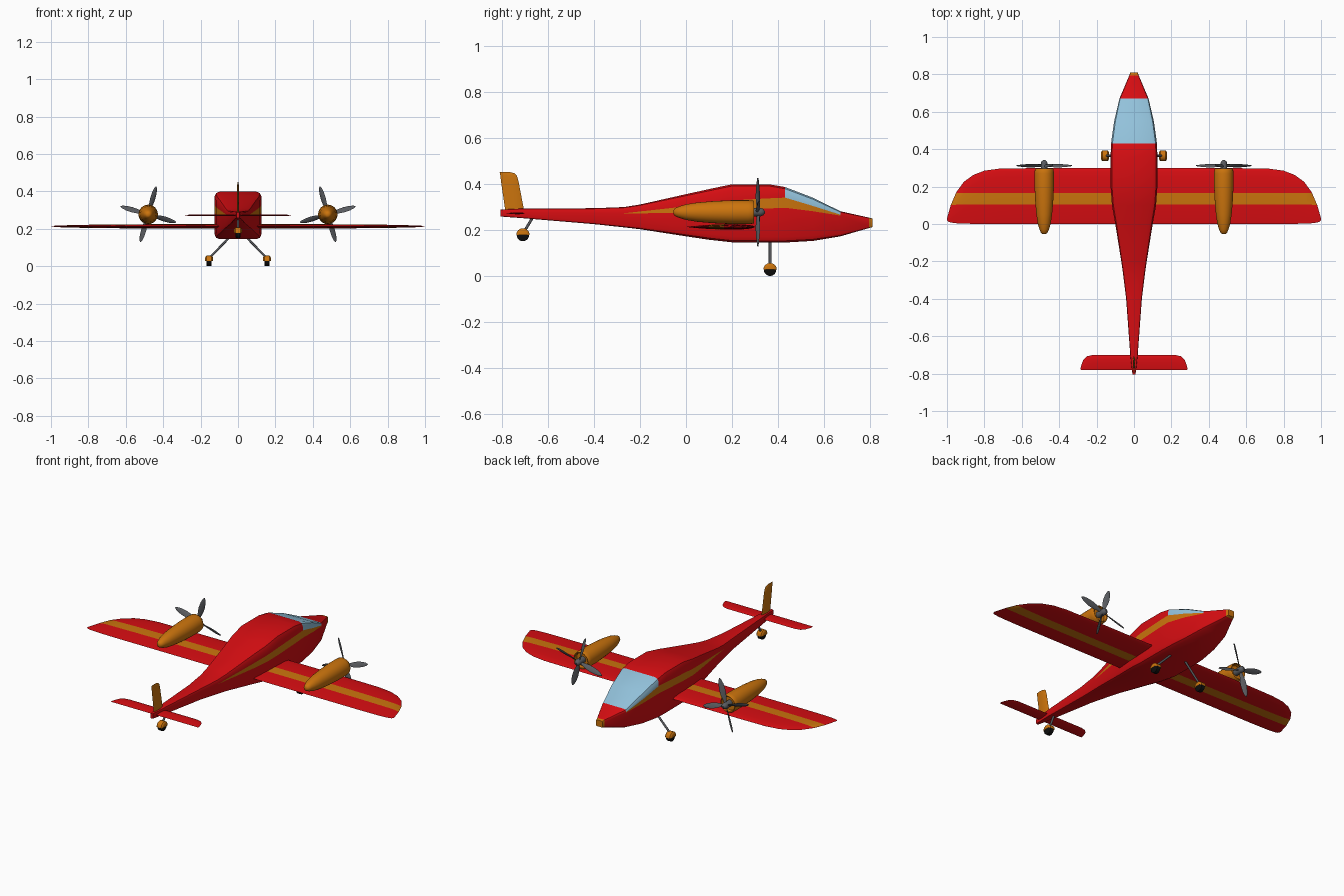
import bpy, bmesh, math
from mathutils import Vector

if "Cube" in bpy.data.objects:
    bpy.data.objects.remove(bpy.data.objects["Cube"])


def material(name, rgb):
    m = bpy.data.materials.new(name)
    m.diffuse_color = (*rgb, 1)
    m.use_nodes = True
    m.node_tree.nodes["Principled BSDF"].inputs["Base Color"].default_value = m.diffuse_color
    return m


RED = material("red paint", (0.68, 0.004, 0.006))
ORANGE = material("orange paint", (0.6, 0.175, 0.004))
GLASS = material("blue glass", (0.29, 0.54, 0.71))
GREY = material("grey metal", (0.1, 0.105, 0.115))
BLACK = material("black rubber", (0.004, 0.004, 0.004))


def finish(bm, name, mats, mirror=False, angle=35):
    bmesh.ops.remove_doubles(bm, verts=bm.verts, dist=0.0003)
    bmesh.ops.recalc_face_normals(bm, faces=bm.faces)
    me = bpy.data.meshes.new(name)
    bm.to_mesh(me)
    bm.free()
    ob = bpy.data.objects.new(name, me)
    bpy.context.collection.objects.link(ob)
    for m in mats:
        me.materials.append(m)
    if mirror:
        ob.modifiers.new("mirror", 'MIRROR')
    bpy.ops.object.select_all(action='DESELECT')
    ob.select_set(True)
    bpy.context.view_layer.objects.active = ob
    bpy.ops.object.shade_smooth_by_angle(angle=math.radians(angle))
    return ob


def loft(bm, rings, rule=lambda i, j: 0, cap=0):
    """Skin a list of closed rings; rule picks the material of each face."""
    vs = [[bm.verts.new(p) for p in ring] for ring in rings]
    n = len(rings[0])
    for i in range(len(vs) - 1):
        for j in range(n):
            k = (j + 1) % n
            f = bm.faces.new((vs[i][j], vs[i][k], vs[i + 1][k], vs[i + 1][j]))
            f.material_index = rule(i, j)
    bm.faces.new(vs[0])
    bm.faces.new(vs[-1]).material_index = cap


def circle(center, axis, r, n=24):
    q = Vector(axis).to_track_quat('Z', 'Y')
    return [Vector(center) + q @ Vector((r * math.cos(a), r * math.sin(a), 0))
            for a in (2 * math.pi * k / n for k in range(n))]


def lathe_y(bm, x, z, profile):
    loft(bm, [circle((x, y, z), (0, 1, 0), r) for y, r in profile])


def rod(name, p, q, r, mirror=False):
    bm = bmesh.new()
    d = Vector(q) - Vector(p)
    loft(bm, [circle(p, d, r, 12), circle(q, d, r, 12)])
    finish(bm, name, [GREY], mirror)


# fuselage: y, half width, bottom, stripe bottom, stripe top, top
stations = [
    (-.805, .008, .258, .272, .272, .288), (-.7, .02, .25, .272, .272, .293),
    (-.4, .042, .225, .272, .272, .294), (-.27, .058, .211, .272, .272, .299),
    (-.2, .068, .203, .272, .28, .31), (0, .1, .172, .273, .302, .355),
    (.1, .118, .157, .278, .316, .377), (.2, .125, .146, .285, .328, .398),
    (.36, .125, .145, .293, .337, .398), (.43, .123, .145, .296, .34, .386),
    (.55, .106, .152, .281, .304, .34), (.67, .078, .172, .262, .266, .281),
    (.795, .025, .208, .235, .235, .253), (.81, .02, .212, .232, .232, .249)]
rings = []
for y, w, zb, s1, s2, zt in stations:
    r = min(.025, .12 * (zt - zb), .5 * w)
    half = [(w - r, zt), (w - .3 * r, zt - .3 * r), (w, zt - r), (w, s2), (w, s1),
            (w, zb + r), (w - .3 * r, zb + .3 * r), (w - r, zb)]
    rings.append([(x, y, z) for x, z in half] + [(-x, y, z) for x, z in reversed(half)])


def body_colour(i, j):
    if i == 12:
        return 1                                  # nose tip
    if 9 <= i <= 10 and j in (0, 1, 2, 12, 13, 14, 15):
        return 2                                  # windscreen
    return 1 if j in (3, 11) and 3 <= i <= 10 else 0   # side stripe


bm = bmesh.new()
loft(bm, rings, body_colour, cap=1)
finish(bm, "fuselage", [RED, ORANGE, GLASS])


# flying surfaces: span position, trailing edge, leading edge
def surface(name, spans, cuts, thick, place, mats, stripe=()):
    rings = []
    for s, te, le, t in spans:
        ys = [te] + [min(max(c, te), le) for c in cuts] + [le]
        up = []
        for y in ys:
            f = (y - te) / (le - te)
            up.append((y, thick * t * 1.9 * f ** .9 * (1 - f) ** .5))
        rings.append([place(s, y, h) for y, h in up]
                     + [place(s, y, -h) for y, h in reversed(up[1:-1])])
    n = len(cuts) + 1
    bm = bmesh.new()
    loft(bm, rings, lambda i, j: int(j in stripe or 2 * n - 1 - j in stripe))
    return finish(bm, name, mats, angle=50)


def both_sides(half):
    return [(-s, *rest) for s, *rest in reversed(half)] + half


wing = [(.1, 0, .3, 1), (.45, 0, .3, .95), (.72, 0, .296, .8), (.8, 0, .285, .7),
        (.86, .001, .262, .6), (.91, .002, .225, .5), (.95, .004, .17, .4),
        (.98, .008, .1, .3), (.993, .012, .055, .2), (1, .02, .03, .1)]
surface("wing", both_sides(wing), [.02, .055, .103, .166, .21, .25, .28, .292], .016,
        lambda s, y, h: (s, y, .213 + h), [RED, ORANGE], (3,))

tail = [(.005, -.78, -.7, 1), (.22, -.78, -.7, .9), (.25, -.78, -.707, .8),
        (.27, -.78, -.725, .6), (.28, -.78, -.75, .4), (.285, -.779, -.768, .2)]
surface("tailplane", both_sides(tail), [-.765, -.745, -.725, -.71], .006,
        lambda s, y, h: (s, y, .272 + h), [RED])

fin = [(.27, -.783, -.703, 1), (.3, -.787, -.706, 1), (.41, -.803, -.727, .9),
       (.435, -.806, -.734, .8), (.446, -.808, -.745, .6), (.451, -.809, -.765, .4)]
surface("tail_fin", fin, [-.78, -.76, -.74, -.72], .007,
        lambda s, y, h: (h, y, s), [ORANGE])

# engine nacelles with open cowls
EX, EZ = .48, .277
bm = bmesh.new()
lathe_y(bm, EX, EZ, [(-.054, .008), (-.048, .017), (-.03, .025), (0, .034), (.05, .042),
                     (.12, .048), (.2, .052), (.27, .052), (.292, .05), (.296, .047),
                     (.292, .043), (.275, .041)])
finish(bm, "engine_nacelle", [ORANGE], mirror=True)

# propeller hubs and twisted blades
bm = bmesh.new()
lathe_y(bm, EX, EZ, [(.27, .018), (.325, .018), (.335, .014), (.342, .005)])
finish(bm, "propeller_hub", [GREY], mirror=True)

bm = bmesh.new()
for k in range(4):
    a = math.radians(106 + 90 * k)
    out = Vector((math.cos(a), 0, math.sin(a)))
    tan = Vector((-math.sin(a), 0, math.cos(a)))
    rings = []
    for r, c, twist in [(.01, .007, 55), (.03, .009, 48), (.06, .015, 40), (.09, .0165, 33),
                        (.12, .014, 28), (.145, .008, 24), (.154, .002, 22)]:
        t = math.radians(twist)
        chord = tan * math.cos(t) + Vector((0, math.sin(t), 0))
        flat = chord.cross(out)
        base = Vector((EX, .312, EZ)) + out * r
        rings.append([base + chord * c * u + flat * .003 * v for u, v in
                      [(1, 0), (.5, .8), (-.5, .8), (-1, 0), (-.5, -.8), (.5, -.8)]])
    loft(bm, rings)
finish(bm, "propeller_blades", [GREY], mirror=True)


# landing gear: black wheel under a half-round orange fairing
def wheel(name, x, y, z, mirror):
    for part, prof, mat in [
            ("tyre", [(-.014, .022), (-.011, .027), (.011, .027), (.014, .022)], BLACK),
            ("fairing", [(-.021, .018), (-.019, .024), (-.014, .029), (.014, .029),
                         (.019, .024), (.021, .018)], ORANGE)]:
        bm = bmesh.new()
        loft(bm, [circle((x + dx, y, z), (1, 0, 0), r, 32) for dx, r in prof])
        if part == "fairing":
            geom = bm.verts[:] + bm.edges[:] + bm.faces[:]
            cut = bmesh.ops.bisect_plane(bm, geom=geom, plane_co=(x, y, z),
                                         plane_no=(0, 0, 1), clear_inner=True)
            edges = [e for e in cut["geom_cut"] if isinstance(e, bmesh.types.BMEdge)]
            bmesh.ops.holes_fill(bm, edges=edges)
        finish(bm, name + "_" + part, [mat], mirror)


wheel("main_wheel", .155, .365, .027, True)
rod("main_strut", (.152, .365, .045), (.035, .365, .165), .006, True)
wheel("tail_wheel", 0, -.708, .178, False)
rod("tail_strut", (0, -.704, .19), (0, -.665, .255), .006)
